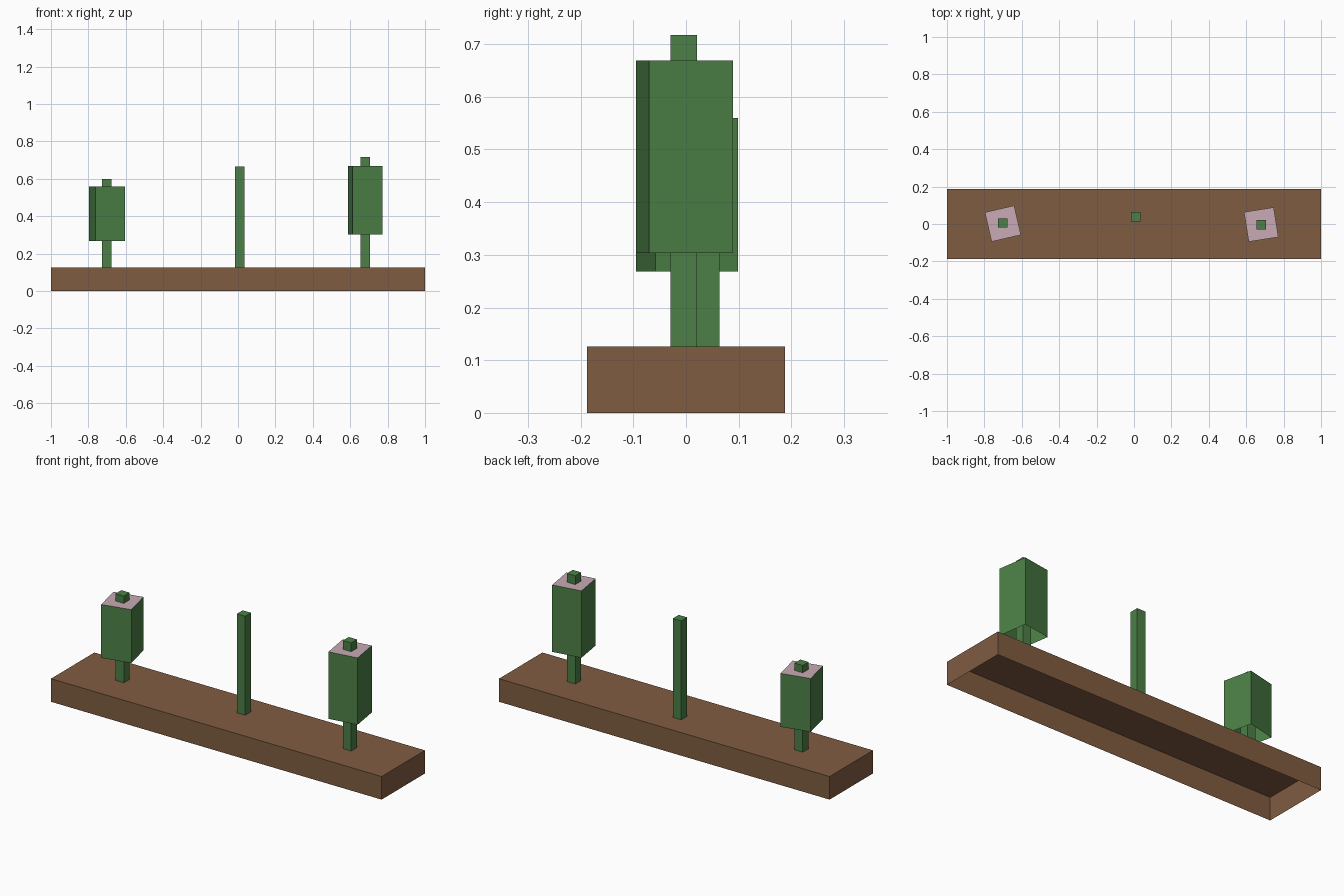
import bpy, bmesh, math
from mathutils import Matrix

cube = bpy.data.objects.get("Cube")
if cube:
    bpy.data.objects.remove(cube, do_unlink=True)


def material(name, rgb):
    mat = bpy.data.materials.new(name)
    mat.use_nodes = True
    mat.diffuse_color = (*rgb, 1)
    mat.node_tree.nodes["Principled BSDF"].inputs["Base Color"].default_value = (*rgb, 1)
    return mat


brown = material("soil_brown", (0.216, 0.107, 0.053))
green = material("leaf_green", (0.072, 0.216, 0.061))
pink = material("pale_pink", (0.584, 0.402, 0.462))


def open_box(name, centre, size, bottom, top, side_mat, top_mat=None, turn=0):
    """Box shell without a bottom; the top face may have its own colour."""
    bm = bmesh.new()
    bmesh.ops.create_cube(bm, size=1)
    bm.normal_update()
    under = [f for f in bm.faces if f.normal.z < -0.5]
    bmesh.ops.delete(bm, geom=under, context='FACES')
    for f in bm.faces:
        f.material_index = 1 if top_mat and f.normal.z > 0.5 else 0
    bmesh.ops.scale(bm, vec=(size[0], size[1], top - bottom), verts=bm.verts)
    bmesh.ops.rotate(bm, matrix=Matrix.Rotation(math.radians(turn), 3, 'Z'), verts=bm.verts)
    mesh = bpy.data.meshes.new(name)
    bm.to_mesh(mesh)
    bm.free()
    mesh.materials.append(side_mat)
    if top_mat:
        mesh.materials.append(top_mat)
    obj = bpy.data.objects.new(name, mesh)
    obj.location = (*centre, (bottom + top) / 2)
    bpy.context.collection.objects.link(obj)


# Planter base, hollow underneath
BASE_TOP = 0.126
open_box("planter_base", (0, 0), (2, 0.375), 0, BASE_TOP, brown)

# Stems
STEM = (0.05, 0.05)
open_box("right_stem", (-0.702, 0.005), STEM, BASE_TOP, 0.60, green)
open_box("middle_stem", (0.009, 0.039), STEM, BASE_TOP, 0.667, green)
open_box("left_stem", (0.68, -0.004), STEM, BASE_TOP, 0.717, green)

# Flower heads: green sleeves with pink tops
HEAD = (0.161, 0.161)
open_box("right_flower_head", (-0.701, 0.002), HEAD, 0.268, 0.56, green, pink, 13)
open_box("left_flower_head", (0.68, -0.003), HEAD, 0.303, 0.669, green, pink, 9)
